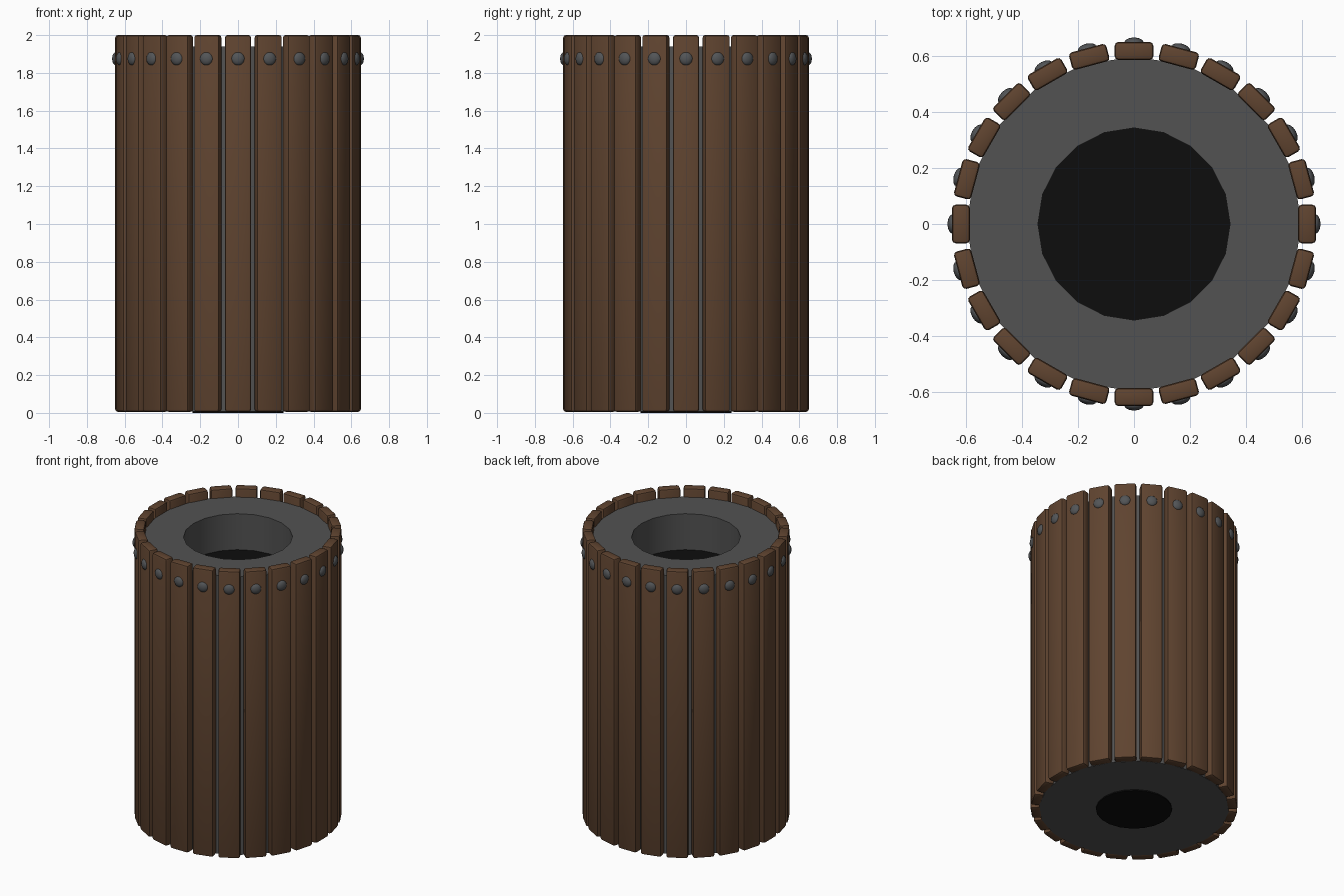
import bpy, bmesh, math
from mathutils import Matrix

if "Cube" in bpy.data.objects:
    bpy.data.objects.remove(bpy.data.objects["Cube"])

COUNT = 24


def material(name, rgb):
    m = bpy.data.materials.new(name)
    m.diffuse_color = (*rgb, 1)
    m.use_nodes = True
    m.node_tree.nodes["Principled BSDF"].inputs["Base Color"].default_value = m.diffuse_color
    return m


wood = material("brown wood", (0.115, 0.057, 0.029))
stone = material("dark grey", (0.085, 0.085, 0.085))
metal = material("stud metal", (0.085, 0.09, 0.095))
black = material("black", (0.004, 0.004, 0.004))


def finish(name, bm, mat, smooth=True):
    bmesh.ops.recalc_face_normals(bm, faces=bm.faces)
    me = bpy.data.meshes.new(name)
    bm.to_mesh(me)
    bm.free()
    me.materials.append(mat)
    ob = bpy.data.objects.new(name, me)
    bpy.context.collection.objects.link(ob)
    if smooth:
        bpy.ops.object.select_all(action='DESELECT')
        ob.select_set(True)
        bpy.context.view_layer.objects.active = ob
        bpy.ops.object.shade_smooth_by_angle(angle=math.radians(30))
    return ob


# Core: closed cylinder with a shallow round well in the top
def lathe(name, profile, mat, sides=20):
    bm = bmesh.new()
    rings = [[bm.verts.new((r * math.cos(2 * math.pi * i / sides),
                            r * math.sin(2 * math.pi * i / sides), z))
              for i in range(sides)] for r, z in profile]
    for a, b in zip(rings, rings[1:]):
        for i in range(sides):
            j = (i + 1) % sides
            bm.faces.new((a[i], a[j], b[j], b[i]))
    bm.faces.new(rings[0])
    bm.faces.new(rings[-1])
    return finish(name, bm, mat)


core = lathe("core", [(0.598, 0.008), (0.598, 1.94), (0.343, 1.94), (0.343, 1.69)], stone)
core.data.materials.append(black)
for p in core.data.polygons:
    if len(p.vertices) > 4 and p.center.z > 1:
        p.material_index = 1

# Black plate under the core
lathe("bottom_plate", [(0.24, 0.0), (0.24, 0.009)], black)

# Ring of planks, each with a domed stud near the top
for k in range(COUNT):
    turn = Matrix.Rotation(2 * math.pi * k / COUNT, 4, 'Z')

    bm = bmesh.new()
    bmesh.ops.create_cube(bm, size=1, matrix=Matrix.Translation((0.618, 0, 1.003))
                          @ Matrix.Diagonal((0.064, 0.138, 1.994, 1)))
    bmesh.ops.bevel(bm, geom=bm.edges[:], offset=0.013, segments=2,
                    affect='EDGES', profile=0.5)
    bm.transform(turn)
    finish(f"plank_{k + 1}", bm, wood)

    bm = bmesh.new()
    bmesh.ops.create_uvsphere(bm, u_segments=16, v_segments=10, radius=0.035,
                              matrix=Matrix.Translation((0.647, 0, 1.875))
                              @ Matrix.Diagonal((0.55, 1, 1, 1)))
    bm.transform(turn)
    finish(f"stud_{k + 1}", bm, metal)
